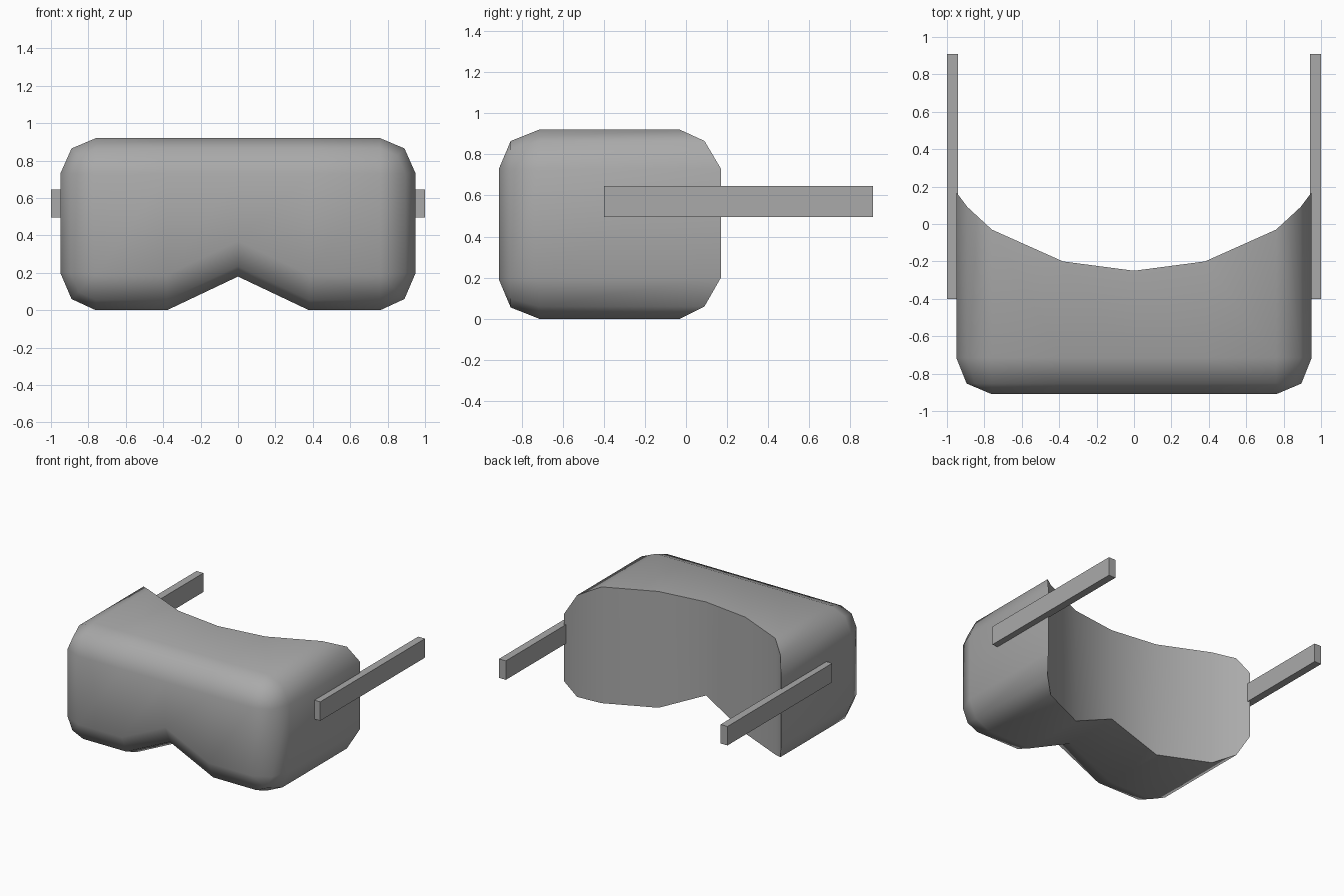
import bpy, bmesh, math

cube = bpy.data.objects.get("Cube")
if cube:
    bpy.data.objects.remove(cube)

grey = bpy.data.materials.new("mid grey")
grey.use_nodes = True
colour = (0.4, 0.4, 0.4, 1)
grey.diffuse_color = colour
grey.node_tree.nodes["Principled BSDF"].inputs["Base Color"].default_value = colour


def make_object(name, bm):
    bmesh.ops.recalc_face_normals(bm, faces=bm.faces)
    mesh = bpy.data.meshes.new(name)
    bm.to_mesh(mesh)
    bm.free()
    mesh.materials.append(grey)
    obj = bpy.data.objects.new(name, mesh)
    bpy.context.collection.objects.link(obj)
    return obj


# Half profile from the middle outwards: x, bottom z, top z, back y
HALF = [(0, 0.18, 0.92, -0.25), (0.38, 0, 0.92, -0.20), (0.76, 0, 0.92, -0.03),
        (0.89, 0.06, 0.865, 0.09), (0.95, 0.2, 0.73, 0.17)]
COLUMNS = [(-x, b, t, y) for x, b, t, y in HALF[:0:-1]] + HALF
RADIUS = 0.19


def ring(bm, scale, y=None):
    """Outline shrunk towards its core; without y it follows the curved back."""
    loop = []
    for side in (1, 2):
        for col in (COLUMNS if side == 1 else COLUMNS[::-1]):
            x, z = col[0], col[side]
            core_x = max(-0.76, min(0.76, x))
            if side == 1:
                core_z = RADIUS + (0.18 if x == 0 else 0)
            else:
                core_z = 0.92 - RADIUS
            loop.append(bm.verts.new((core_x + (x - core_x) * scale,
                                      col[3] if y is None else y,
                                      core_z + (z - core_z) * scale)))
    return loop


# Visor body: rounded front, notched underside, curved back
bm = bmesh.new()
rings = [ring(bm, 0, -0.91), ring(bm, 0.71, -0.853), ring(bm, 1, -0.715), ring(bm, 1)]
count = len(rings[0])
for a, b in zip(rings, rings[1:]):
    for i in range(count):
        j = (i + 1) % count
        bm.faces.new((a[i], a[j], b[j], b[i]))
for loop, columns in ((rings[0], range(2, 6)), (rings[-1], range(8))):
    for i in columns:
        bm.faces.new((loop[i], loop[i + 1], loop[count - 2 - i], loop[count - 1 - i]))
bmesh.ops.remove_doubles(bm, verts=bm.verts, dist=0.001)
body = make_object("visor_body", bm)
bpy.ops.object.select_all(action='DESELECT')
body.select_set(True)
bpy.context.view_layer.objects.active = body
bpy.ops.object.shade_smooth_by_angle(angle=math.radians(60))

# Side arms: flat bars along both sides
for name, side in (("left_arm", 1), ("right_arm", -1)):
    bm = bmesh.new()
    bmesh.ops.create_cube(bm, size=1)
    bmesh.ops.scale(bm, verts=bm.verts, vec=(0.06, 1.31, 0.15))
    bmesh.ops.translate(bm, verts=bm.verts, vec=(side * 0.97, 0.255, 0.57))
    make_object(name, bm)
